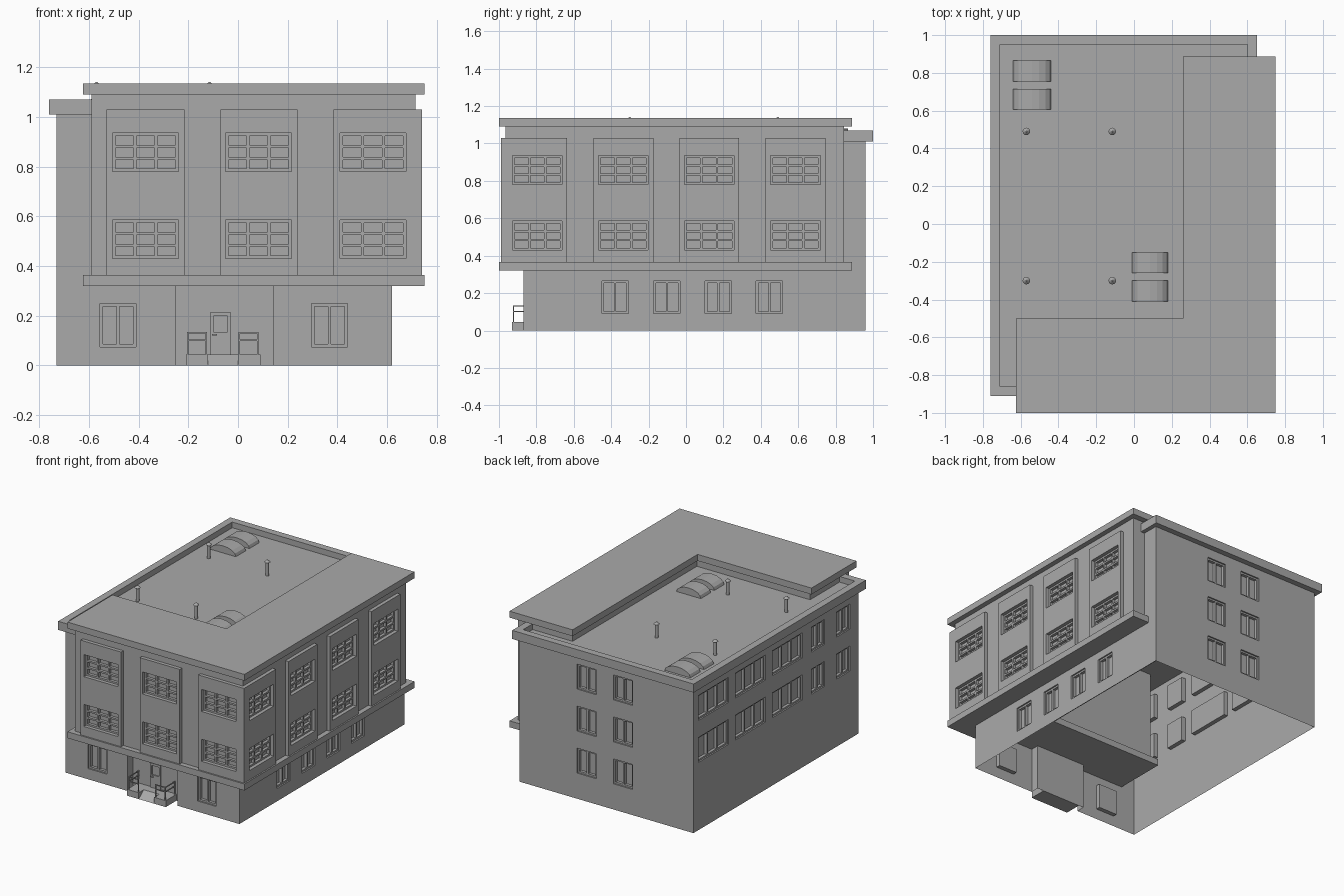
import bpy, bmesh, math
from mathutils import Vector

cube = bpy.data.objects.get("Cube")
if cube:
    bpy.data.objects.remove(cube, do_unlink=True)

grey = bpy.data.materials.new("concrete_grey")
grey.use_nodes = True
grey.diffuse_color = (0.4, 0.4, 0.4, 1)
grey.node_tree.nodes["Principled BSDF"].inputs["Base Color"].default_value = (0.4, 0.4, 0.4, 1)

Z = Vector((0, 0, 1))
FRONT, BACK = Vector((0, -1, 0)), Vector((0, 1, 0))
LEFT, RIGHT = Vector((1, 0, 0)), Vector((-1, 0, 0))


def finish(name, bm):
    mesh = bpy.data.meshes.new(name)
    bm.to_mesh(mesh)
    bm.free()
    mesh.materials.append(grey)
    obj = bpy.data.objects.new(name, mesh)
    bpy.context.collection.objects.link(obj)
    return obj


def add_box(bm, lo, hi):
    verts = bmesh.ops.create_cube(bm, size=1)["verts"]
    for v in verts:
        v.co = Vector([a + (b - a) * (c + 0.5) for a, b, c in zip(lo, hi, v.co)])


def boxes(name, *pairs):
    bm = bmesh.new()
    for lo, hi in pairs:
        add_box(bm, lo, hi)
    return finish(name, bm)


def prism(name, outline, offset):
    """Extrude a flat outline along an offset."""
    bm = bmesh.new()
    face = bm.faces.new([bm.verts.new(p) for p in outline])
    out = bmesh.ops.extrude_face_region(bm, geom=[face])["geom"]
    bmesh.ops.translate(bm, verts=[v for v in out if isinstance(v, bmesh.types.BMVert)], vec=offset)
    bmesh.ops.recalc_face_normals(bm, faces=bm.faces)
    return finish(name, bm)


def wall(name, n, dist, span, zs, holes=(), recess=None, edge=0):
    """Flat wall facing n; each hole is (u0, u1, z0, z1)."""
    U = Z.cross(n)
    bm = bmesh.new()

    def quad(*pts):
        bm.faces.new([bm.verts.new(U * u + Z * z + n * (dist - d)) for u, z, d in pts])

    us = sorted(set(span).union(*[h[:2] for h in holes]))
    vs = sorted(set(zs).union(*[h[2:] for h in holes]))
    for a, b in zip(us, us[1:]):
        for c, d in zip(vs, vs[1:]):
            u, v = (a + b) / 2, (c + d) / 2
            if not any(h[0] < u < h[1] and h[2] < v < h[3] for h in holes):
                quad((a, c, 0), (b, c, 0), (b, d, 0), (a, d, 0))

    def sides(a, b, c, d, depth, flip):
        ring = [(a, c), (b, c), (b, d), (a, d)]
        for p, q in zip(ring, ring[1:] + ring[:1]):
            if p[1] == q[1] == 0:
                continue
            pts = [(*p, 0), (*q, 0), (*q, depth), (*p, depth)]
            quad(*(pts if flip else pts[::-1]))

    if recess:
        for a, b, c, d in holes:
            sides(a, b, c, d, recess, True)
            quad((a, c, recess), (b, c, recess), (b, d, recess), (a, d, recess))
    if edge:
        sides(*span, *zs, edge, False)
    bmesh.ops.remove_doubles(bm, verts=bm.verts, dist=0.0001)
    return finish(name, bm)


def frames(name, n, dist, holes, depth, cols, rows=1):
    """Border and glazing bars set inside each opening."""
    U = Z.cross(n)
    bm = bmesh.new()
    w = 0.012

    def bar(a, b, c, d):
        p = U * a + Z * c + n * (dist - depth)
        q = U * b + Z * d + n * (dist - depth + 0.02)
        add_box(bm, [min(s) for s in zip(p, q)], [max(s) for s in zip(p, q)])

    for a, b, c, d in holes:
        count = cols if (b - a) < 0.2 else 3
        for i in range(count + 1):
            x = a + (b - a - w) * i / count
            bar(x, x + w, c, d)
        for j in range(rows + 1):
            z = c + (d - c - w) * j / rows
            bar(a, b, z, z + w)
    finish(name, bm)


def glazed(name, n, dist, span, zs, holes, recess, rows=1, edge=0):
    wall(name, n, dist, span, zs, holes, recess, edge)
    frames(name + "_window_frames", n, dist, holes, recess, 2, rows)


# Main block, open underneath
X0, X1, Y0, Y1, TOP = -0.73, 0.62, -0.87, 0.96, 1.03
rows2 = [(0.475, 0.65), (0.77, 0.945)]
rows3 = [(0.18, 0.355)] + rows2
back_holes = [(*u, *z) for u in [(-0.175, -0.025), (0.107, 0.257)] for z in rows3]
glazed("back_wall", BACK, Y1, (-X1, -X0), (0, TOP), back_holes, 0.03)
cols = [(-0.905, -0.57), (-0.493, -0.16), (-0.08, 0.25), (0.35, 0.495), (0.63, 0.775)]
glazed("right_wall", RIGHT, -X0, (-Y1, -Y0), (0, TOP), [(*u, *z) for u in cols for z in rows2], 0.03)
left_holes = [(u, u + 0.142, 0.09, 0.265) for u in (-0.45, -0.173, 0.102, 0.375)]
glazed("left_wall", LEFT, X1, (Y0, Y1), (0, TOP), left_holes, 0.03)

# Ground floor front with an entrance recess
SLAB = 0.32
front_holes = [(-0.555, -0.41, 0.075, 0.25), (0.295, 0.44, 0.075, 0.25)]
glazed("front_wall_right", FRONT, -Y0, (X0, -0.25), (0, TOP), front_holes[:1], 0.03)
glazed("front_wall_left", FRONT, -Y0, (0.14, X1), (0, TOP), front_holes[1:], 0.03)
wall("entrance_recess", FRONT, -Y0, (-0.25, 0.14), (0, TOP), [(-0.25, 0.14, 0, SLAB)], 0.06)

# Flat roof and parapet
boxes("roof_deck", ((X0, Y0, 1.005), (X1, Y1, TOP)))
boxes("parapet",
      ((-0.76, -0.91, 1.01), (-0.71, 1, 1.07)), ((0.6, -0.91, 1.01), (0.65, 1, 1.07)),
      ((-0.71, -0.91, 1.01), (0.6, -0.86, 1.07)), ((-0.71, 0.95, 1.01), (0.6, 1, 1.07)))

# L-shaped floor slab and cornice
ell = [(-0.625, -1), (0.75, -1), (0.75, 0.887), (0.26, 0.887), (0.26, -0.5), (-0.625, -0.5)]
for name, z in (("overhang_slab", SLAB), ("cornice", 1.09)):
    prism(name, [(x, y, z) for x, y in ell], (0, 0, 0.045))

# L-shaped upper storeys
zs, panel_zs = (0.365, 1.09), (0.365, 1.03)
upper_rows = [(0.43, 0.585), (0.78, 0.935)]


def panel_wall(name, n, dist, span, panels):
    holes = []
    for a, b, c in panels:
        group = [(c - 0.133, c + 0.133, *z) for z in upper_rows]
        glazed(name + "_panel", n, dist + 0.025, (a, b), panel_zs, group, 0.045, 3, 0.025)
        holes += group
    wall(name, n, dist, span, zs, holes)


panel_wall("upper_front", FRONT, 0.965, (-0.59, 0.715),
           [(-0.53, -0.215, -0.372), (-0.07, 0.24, 0.083), (0.385, 0.74, 0.543)])
panel_wall("upper_left", LEFT, 0.715, (-0.965, 0.845),
           [(-0.99, -0.635, -0.795), (-0.495, -0.175, -0.335), (-0.035, 0.283, 0.124), (0.425, 0.745, 0.585)])
wall("upper_right_end", RIGHT, 0.59, (0.535, 0.965), zs)
wall("upper_back_end", BACK, 0.845, (-0.715, -0.29), zs)
wall("upper_inner_back", BACK, -0.535, (-0.29, 0.59), zs)
wall("upper_inner_right", RIGHT, -0.29, (-0.845, 0.535), zs)

# Entrance porch with a ramp between two landings
boxes("porch", ((-0.21, -0.93, 0), (-0.12, -0.81, 0.045)), ((0, -0.93, 0), (0.09, -0.81, 0.045)))
prism("ramp", [(-0.12, -0.93, 0), (-0.12, -0.81, 0), (-0.12, -0.81, 0.045), (-0.12, -0.875, 0.045)], (0.12, 0, 0))

# Railings along the front and outer side of each landing
for side, a, b in (("right", -0.205, -0.125), ("left", 0.003, 0.083)):
    t = 0.006
    outer = a if side == "right" else b - t
    parts = [((x, -0.925, 0.045), (x + t, -0.925 + t, 0.135)) for x in (a, b - t)]
    parts.append(((outer, -0.82, 0.045), (outer + t, -0.82 + t, 0.135)))
    for z in (0.098, 0.129):
        parts.append(((a, -0.925, z), (b, -0.925 + t, z + t)))
        parts.append(((outer, -0.925, z), (outer + t, -0.81, z + t)))
    boxes(side + "_railing", *parts)

# Door with a raised frame, glazed upper half and handle
boxes("door", ((-0.11, -0.818, 0.045), (-0.098, -0.81, 0.215)), ((-0.042, -0.818, 0.045), (-0.03, -0.81, 0.215)),
      ((-0.098, -0.818, 0.2), (-0.042, -0.81, 0.215)), ((-0.098, -0.818, 0.045), (-0.042, -0.81, 0.135)),
      ((-0.104, -0.826, 0.12), (-0.085, -0.818, 0.126)))

# Arched roof vents
for x, width, ys in ((-0.64, 0.2, (0.605, 0.755)), (-0.01, 0.19, (-0.41, -0.26))):
    arc = [(x + width * (0.5 - 0.5 * math.cos(math.pi * i / 8)), 0.05 * math.sin(math.pi * i / 8)) for i in range(9)]
    for y in ys:
        prism("roof_vent", [(px, y, TOP + pz) for px, pz in arc], (0, 0.11, 0))

# Capped pipes
for x in (-0.57, -0.115):
    for y in (-0.3, 0.49):
        bm = bmesh.new()
        for r0, r1, z0, z1 in ((0.011, 0.011, TOP, 1.125), (0.02, 0.003, 1.125, 1.141)):
            part = bmesh.ops.create_cone(bm, cap_ends=True, segments=12, radius1=r0, radius2=r1, depth=z1 - z0)
            bmesh.ops.translate(bm, verts=part["verts"], vec=(x, y, (z0 + z1) / 2))
        finish("roof_pipe", bm)
